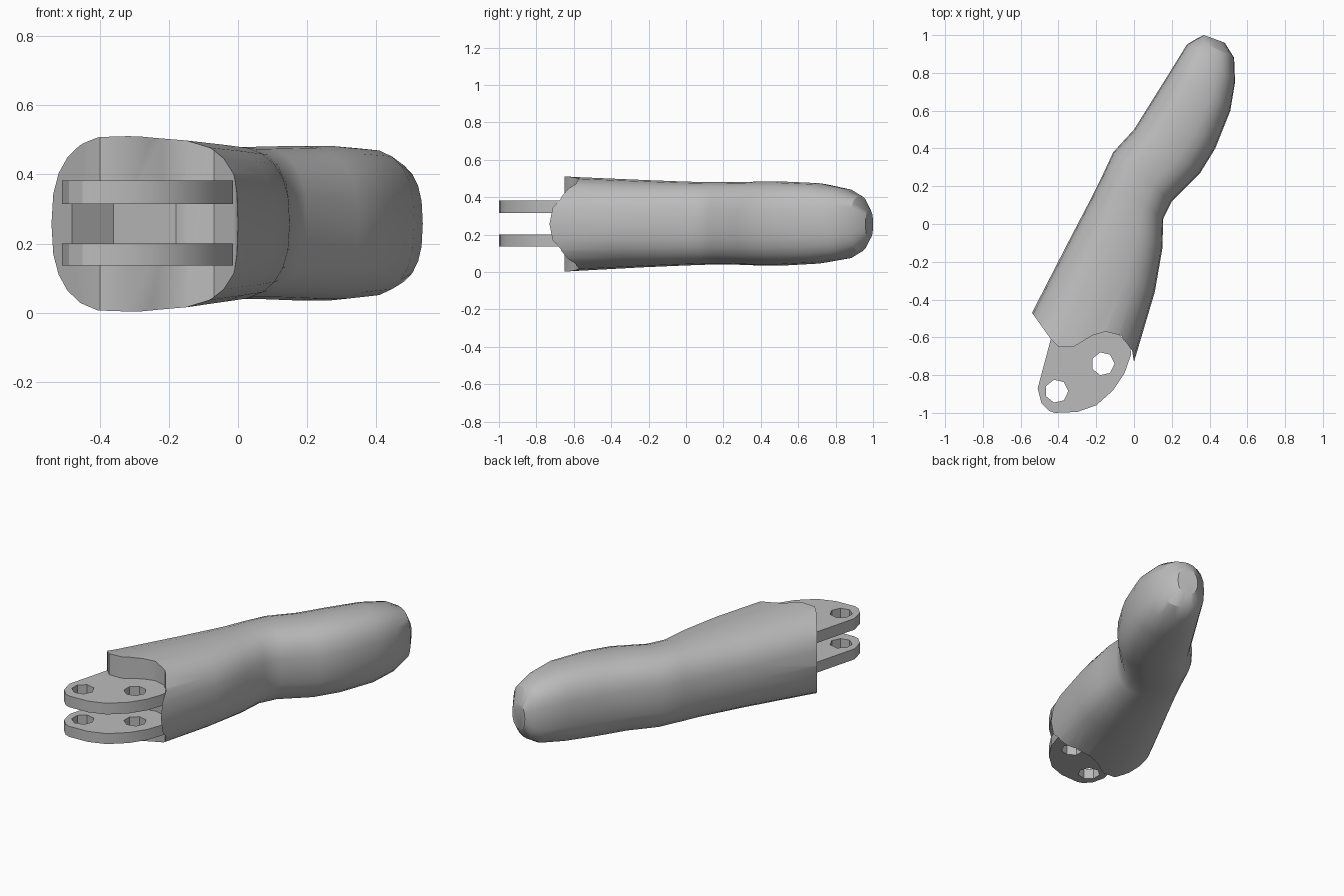
import bpy, bmesh, math
from mathutils import Vector

cube = bpy.data.objects.get("Cube")
if cube:
    bpy.data.objects.remove(cube)

grey = bpy.data.materials.new("plain grey")
grey.use_nodes = True
colour = (0.5, 0.5, 0.5, 1)
grey.diffuse_color = colour
grey.node_tree.nodes["Principled BSDF"].inputs["Base Color"].default_value = colour


def make_object(name, bm):
    bmesh.ops.recalc_face_normals(bm, faces=bm.faces)
    mesh = bpy.data.meshes.new(name)
    bm.to_mesh(mesh)
    bm.free()
    mesh.materials.append(grey)
    obj = bpy.data.objects.new(name, mesh)
    bpy.context.collection.objects.link(obj)
    return obj


def prism(name, outline, low, high):
    """Flat outline extruded upwards."""
    bm = bmesh.new()
    base = bm.faces.new([bm.verts.new((x, y, low)) for x, y in outline])
    top = bmesh.ops.extrude_face_region(bm, geom=[base])["geom"]
    verts = [v for v in top if isinstance(v, bmesh.types.BMVert)]
    bmesh.ops.translate(bm, verts=verts, vec=(0, 0, high - low))
    return make_object(name, bm)


def cut(obj, cutter):
    """Subtract the cutter from the object and discard it."""
    mod = obj.modifiers.new("cut", "BOOLEAN")
    mod.operation, mod.solver, mod.object = "DIFFERENCE", "EXACT", cutter
    bpy.context.view_layer.objects.active = obj
    bpy.ops.object.modifier_apply(modifier=mod.name)
    bpy.data.objects.remove(cutter)


def shade(obj, angle):
    bpy.ops.object.select_all(action="DESELECT")
    obj.select_set(True)
    bpy.context.view_layer.objects.active = obj
    bpy.ops.object.shade_smooth_by_angle(angle=math.radians(angle))


# Finger body: sections given by outer point, inner point, bottom and top
stations = [
    ((-0.70, -0.78), (-0.07, -0.90), -0.01, 0.525),
    ((-0.54, -0.47), (0.00, -0.73), 0.005, 0.508),
    ((-0.35, -0.10), (0.11, -0.36), 0.025, 0.492),
    ((-0.23, 0.13), (0.15, -0.13), 0.035, 0.483),
    ((-0.17, 0.25), (0.155, 0.03), 0.04, 0.48),
    ((-0.11, 0.38), (0.20, 0.12), 0.04, 0.48),
    ((0.00, 0.50), (0.35, 0.27), 0.035, 0.483),
    ((0.10, 0.66), (0.43, 0.40), 0.035, 0.483),
    ((0.20, 0.82), (0.51, 0.60), 0.045, 0.475),
    ((0.28, 0.95), (0.535, 0.75), 0.07, 0.445),
    ((0.33, 0.98), (0.53, 0.88), 0.11, 0.405),
    ((0.37, 1.00), (0.48, 0.96), 0.18, 0.33),
]
SIDES = 24


def rounded(t):
    return math.copysign(abs(t) ** 0.78, t)


bm = bmesh.new()
rings = []
for outer, inner, low, high in stations:
    a, b = Vector((*outer, 0)), Vector((*inner, 0))
    ring = []
    for i in range(SIDES):
        t = math.tau * i / SIDES
        p = (a + b) / 2 + (b - a) / 2 * rounded(math.cos(t))
        p.z = (low + high) / 2 + (high - low) / 2 * rounded(math.sin(t))
        ring.append(bm.verts.new(p))
    rings.append(ring)
for r, s in zip(rings, rings[1:]):
    for i in range(SIDES):
        j = (i + 1) % SIDES
        bm.faces.new((r[i], r[j], s[j], s[i]))
bm.faces.new(rings[0])
bm.faces.new(rings[-1])
body = make_object("finger_body", bm)

# Curved knuckle end and the pocket between the hinge plates
knuckle = [(-0.68, -0.274), (-0.44, -0.61), (-0.40, -0.65), (-0.32, -0.65),
           (-0.22, -0.59), (-0.15, -0.57), (-0.07, -0.59), (-0.01, -0.67),
           (0.00, -0.73), (0.04, -1.2), (-1.0, -1.2), (-1.0, -0.3)]
cut(body, prism("knuckle_cutter", knuckle, -0.5, 1))
pocket = [(-0.49, -0.56), (-0.36, -0.45), (-0.15, -0.60), (-0.10, -0.66),
          (-0.06, -0.8), (-0.49, -0.8)]
cut(body, prism("pocket_cutter", pocket, 0.2, 0.315))
shade(body, 32)

# Pair of hinge plates, each with two pin holes
plate = [(-0.43, -0.57), (-0.51, -0.87), (-0.49, -0.95), (-0.45, -0.99),
         (-0.42, -1.0), (-0.30, -0.995), (-0.20, -0.96), (-0.11, -0.88),
         (-0.05, -0.79), (-0.015, -0.69), (-0.02, -0.65), (-0.08, -0.585),
         (-0.15, -0.56), (-0.30, -0.62)]
for name, low, high in (("lower", 0.137, 0.2), ("upper", 0.315, 0.382)):
    hinge = prism(name + "_hinge_plate", plate, low, high)
    for x, y in ((-0.41, -0.885), (-0.165, -0.74)):
        hole = [(x + 0.062 * math.cos(math.tau * i / 7),
                 y + 0.062 * math.sin(math.tau * i / 7)) for i in range(7)]
        cut(hinge, prism("pin_cutter", hole, low - 0.1, high + 0.1))
    shade(hinge, 25)
